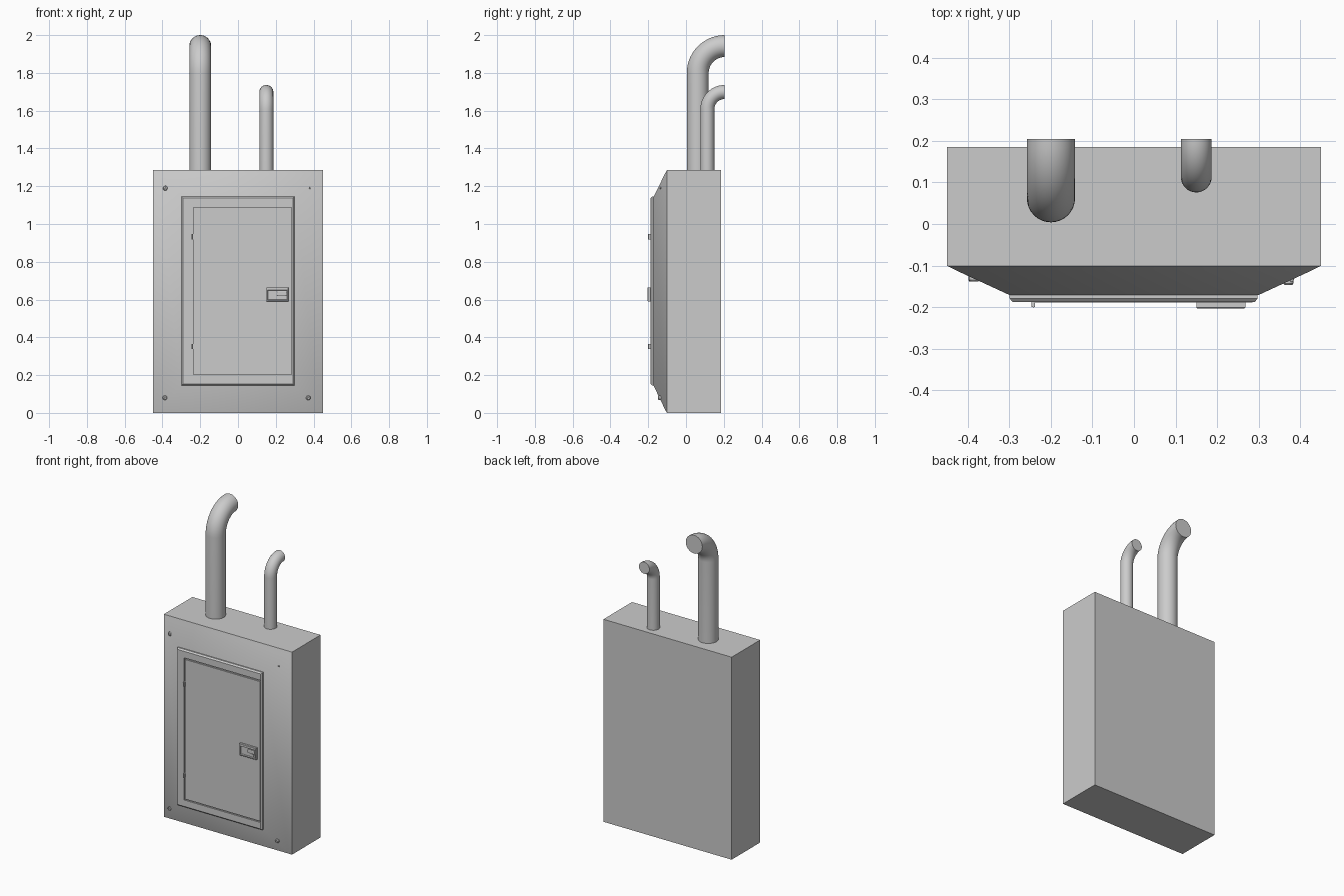
import bpy, bmesh, math

if "Cube" in bpy.data.objects:
    bpy.data.objects.remove(bpy.data.objects["Cube"])


def loft(name, sections, angle=30):
    """Skin a list of equal-length point loops and cap both ends."""
    bm = bmesh.new()
    loops = [[bm.verts.new(p) for p in s] for s in sections]
    n = len(loops[0])
    for a, b in zip(loops, loops[1:]):
        for i in range(n):
            j = (i + 1) % n
            bm.faces.new((a[i], a[j], b[j], b[i]))
    bm.faces.new(loops[0][::-1])
    bm.faces.new(loops[-1])
    bmesh.ops.recalc_face_normals(bm, faces=bm.faces)
    mesh = bpy.data.meshes.new(name)
    bm.to_mesh(mesh)
    bm.free()
    mesh.shade_smooth()
    mesh.set_sharp_from_angle(angle=math.radians(angle))
    obj = bpy.data.objects.new(name, mesh)
    bpy.context.collection.objects.link(obj)
    return obj


def rect(x0, x1, z0, z1, y):
    return [(x0, y, z0), (x1, y, z0), (x1, y, z1), (x0, y, z1)]


def disc(x, z, r, y, n=16):
    return [(x + r * math.cos(2 * math.pi * i / n), y,
             z + r * math.sin(2 * math.pi * i / n)) for i in range(n)]


def conduit(name, x, y, r, z0, z_bend, y_end, n=32, steps=14):
    """Vertical pipe that bends a quarter turn towards the back."""
    bend = y_end - y
    path = [(y, z0, 0.0)]
    for k in range(steps + 1):
        a = math.pi / 2 * k / steps
        path.append((y_end - bend * math.cos(a), z_bend + bend * math.sin(a), a))
    sections = []
    for cy, cz, a in path:
        ring = []
        for i in range(n):
            t = 2 * math.pi * i / n
            v = r * math.sin(t)
            ring.append((x + r * math.cos(t), cy + v * math.cos(a), cz - v * math.sin(a)))
        sections.append(ring)
    return loft(name, sections, 40)


# Cabinet box
loft("cabinet_box", [rect(-0.45, 0.45, 0, 1.285, 0.185),
                     rect(-0.45, 0.45, 0, 1.285, -0.10)])

# Sloped front cover with a narrow rim
loft("front_cover", [rect(-0.45, 0.45, 0, 1.285, -0.099),
                     rect(-0.45, 0.45, 0, 1.285, -0.101),
                     rect(-0.43, 0.43, 0.018, 1.267, -0.111),
                     rect(-0.30, 0.30, 0.143, 1.145, -0.171)], 40)

# Raised frame with a groove cut around the door
loft("door_frame_and_door", [rect(-0.30, 0.298, 0.145, 1.145, -0.165),
                             rect(-0.30, 0.298, 0.145, 1.145, -0.179),
                             rect(-0.292, 0.291, 0.153, 1.137, -0.188),
                             rect(-0.246, 0.290, 0.194, 1.096, -0.188),
                             rect(-0.246, 0.290, 0.194, 1.096, -0.181),
                             rect(-0.239, 0.286, 0.202, 1.088, -0.181),
                             rect(-0.239, 0.286, 0.202, 1.088, -0.189)], 20)

# Door hinges
for i, z in enumerate((0.352, 0.932)):
    loft(f"hinge_{i + 1}", [disc(-0.242, z, 0, -0.19)] and
         [[(px, py, pz) for px, py in ((-0.247, -0.18), (-0.238, -0.18),
                                       (-0.238, -0.199), (-0.2425, -0.201), (-0.247, -0.199))]
          for pz in (z - 0.014, z + 0.014)])

# Latch plate with a recessed pocket
loft("latch_plate", [rect(0.15, 0.268, 0.59, 0.665, -0.185),
                     rect(0.15, 0.268, 0.59, 0.665, -0.201),
                     rect(0.152, 0.266, 0.592, 0.663, -0.203),
                     rect(0.157, 0.261, 0.597, 0.65, -0.203),
                     rect(0.159, 0.259, 0.599, 0.648, -0.195)], 20)
# Latch pull tab and lock barrel inside the pocket
loft("latch_tab", [rect(0.205, 0.257, 0.62, 0.642, -0.194),
                   rect(0.205, 0.257, 0.62, 0.642, -0.200),
                   rect(0.208, 0.254, 0.623, 0.639, -0.202)], 20)
loft("lock_barrel", [disc(0.242, 0.609, 0.009, -0.194),
                     disc(0.242, 0.609, 0.009, -0.201)])

# Cover screws: domed heads with a small drive recess
screws = ((-0.385, 1.19, 0.013, -0.139), (0.38, 1.19, 0.005, -0.138),
          (-0.387, 0.08, 0.012, -0.139), (0.372, 0.08, 0.012, -0.147))
for i, (x, z, r, y) in enumerate(screws):
    loft(f"cover_screw_{i + 1}", [disc(x, z, r, y + 0.025),
                                  disc(x, z, r, y + 0.004),
                                  disc(x, z, r * 0.75, y),
                                  disc(x, z, r * 0.4, y),
                                  disc(x, z, r * 0.3, y + 0.003)])

# Conduits leaving the top and turning to the wall
conduit("large_conduit", -0.20, 0.062, 0.058, 1.275, 1.799, 0.205)
conduit("small_conduit", 0.15, 0.113, 0.037, 1.275, 1.607, 0.205)
